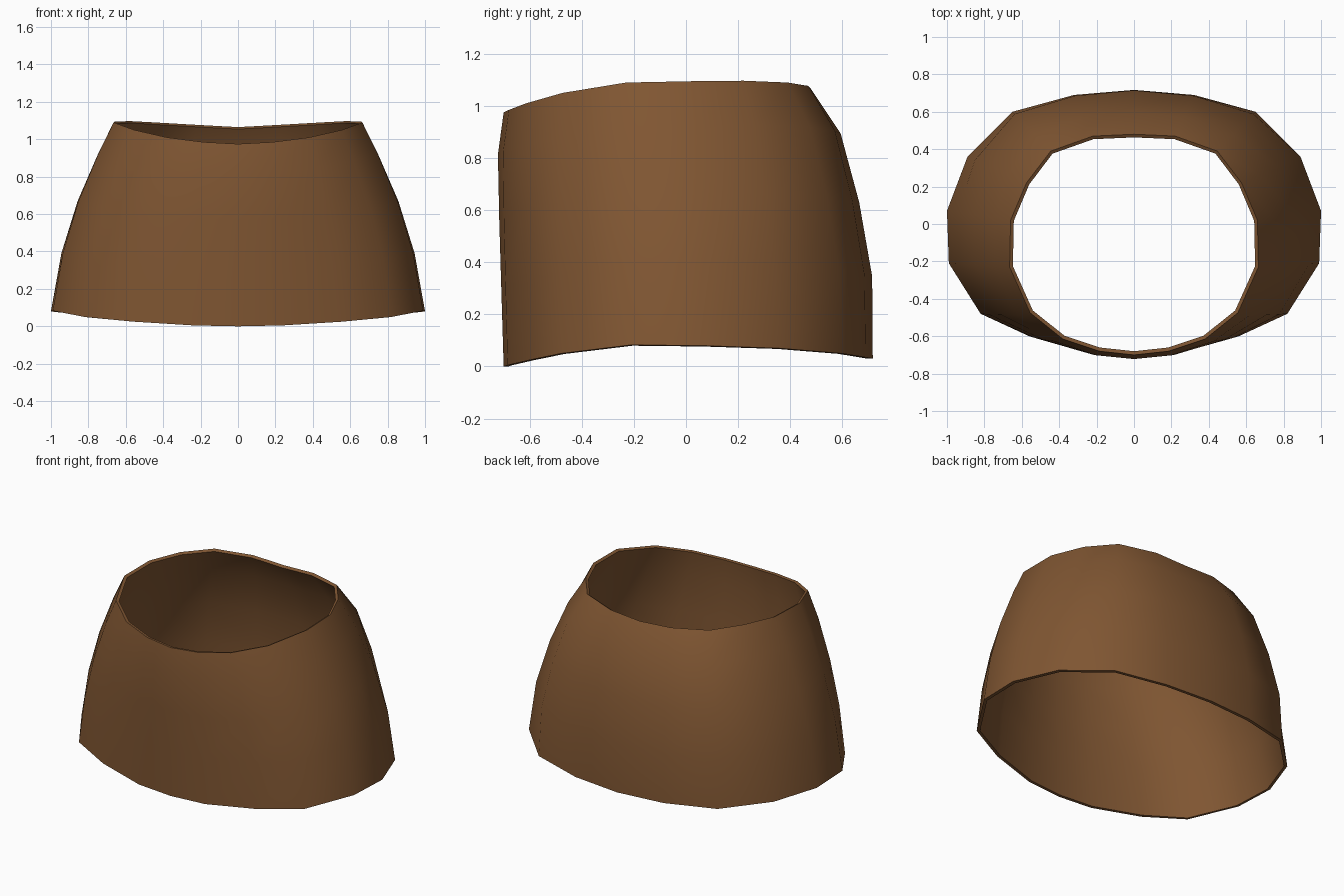
import bpy, math

if "Cube" in bpy.data.objects:
    bpy.data.objects.remove(bpy.data.objects["Cube"])

# Half outlines of the hem and waist, from centre back round to centre front
HEM = [(0, .717, .03), (.32, .69, .035), (.65, .60, .05), (.89, .36, .07), (1, .07, .08),
       (.99, -.21, .083), (.82, -.48, .05), (.56, -.60, .025), (.24, -.685, .005), (0, -.70, 0)]
WAIST = [(0, .48, 1.065), (.22, .47, 1.077), (.445, .39, 1.09), (.575, .22, 1.097), (.66, .02, 1.095),
         (.665, -.23, 1.09), (.555, -.475, 1.05), (.38, -.615, 1.01), (.185, -.68, .985), (0, -.70, .975)]

# Per ring: height fraction, taper at the sides, taper at the back, bulge at the front
RINGS = [(0, 0, 0, 0), (.305, .165, .01, .009), (.58, .42, .22, .017), (.835, .75, .52, .022), (1, 1, 1, 0)]


def full_ring(half):
    """Mirror a half outline into a closed ring."""
    return half + [(-x, y, z) for x, y, z in reversed(half[1:-1])]


hem, waist = full_ring(HEM), full_ring(WAIST)
n = len(hem)

# Loft the rings from hem to waist
verts, faces = [], []
for height, side, back, bulge in RINGS:
    for a, b in zip(hem, waist):
        back_w = max(0, a[1] / .717) ** 2
        front_w = max(0, -a[1] / .70) ** 2
        t = side + (back - side) * back_w
        verts.append((a[0] + (b[0] - a[0]) * t,
                      a[1] + (b[1] - a[1]) * t - bulge * front_w,
                      a[2] + (b[2] - a[2]) * height))
for r in range(len(RINGS) - 1):
    for i in range(n):
        j = (i + 1) % n
        # rings run clockwise from above, so this winding faces outward
        faces.append((r * n + j, r * n + i, (r + 1) * n + i, (r + 1) * n + j))

mesh = bpy.data.meshes.new("skirt")
mesh.from_pydata(verts, [], faces)
skirt = bpy.data.objects.new("skirt", mesh)
bpy.context.collection.objects.link(skirt)

# Brown cloth
cloth = bpy.data.materials.new("brown cloth")
cloth.diffuse_color = (.215, .093, .032, 1)
cloth.use_nodes = True
cloth.node_tree.nodes["Principled BSDF"].inputs["Base Color"].default_value = cloth.diffuse_color
mesh.materials.append(cloth)

# Thickness of the cloth, inward
bpy.context.view_layer.objects.active = skirt
skirt.select_set(True)
solid = skirt.modifiers.new("thickness", 'SOLIDIFY')
solid.thickness = .02
solid.offset = -1
bpy.ops.object.modifier_apply(modifier=solid.name)
bpy.ops.object.shade_smooth_by_angle(angle=math.radians(50))
